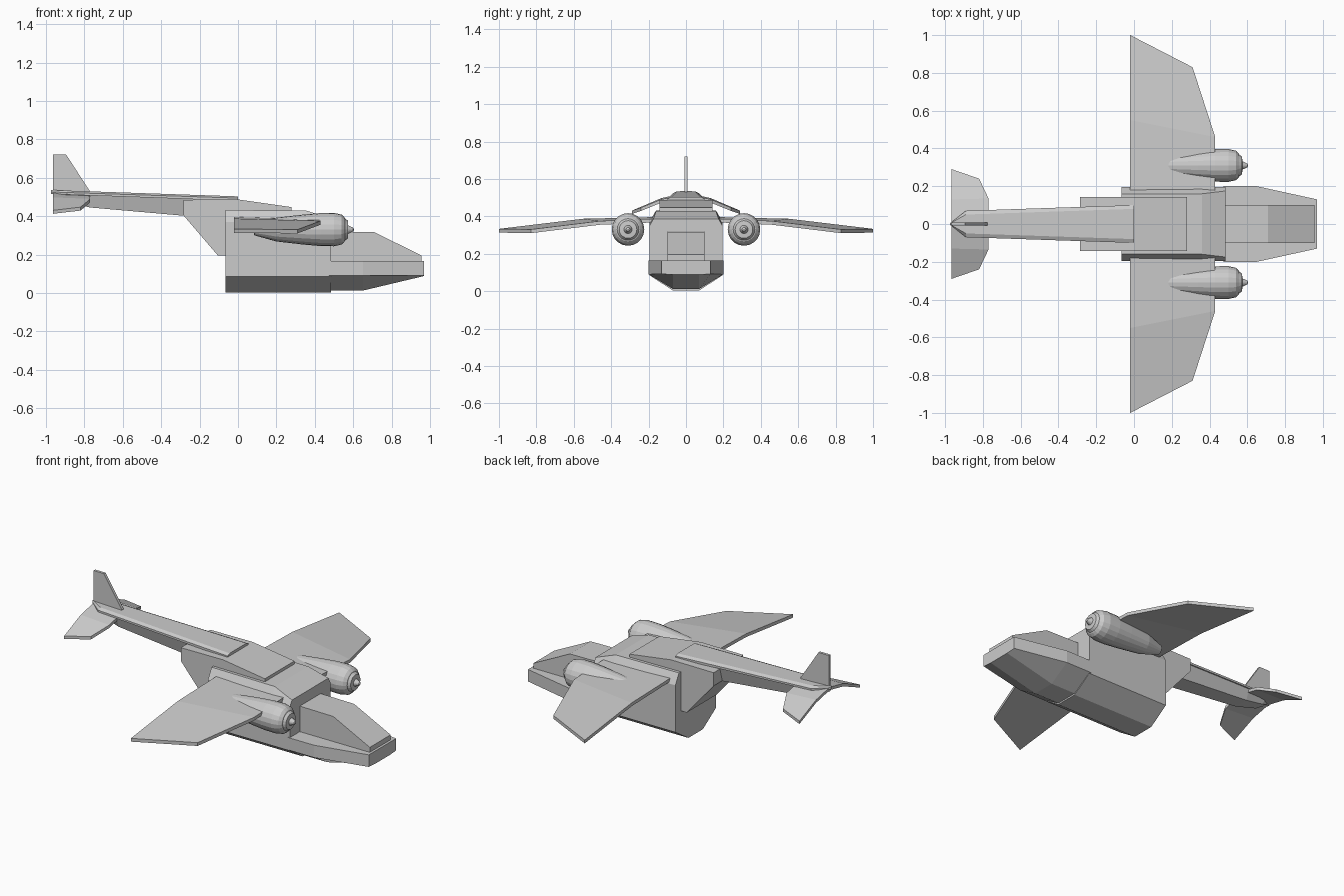
import bpy, bmesh, math
from mathutils import Vector

if "Cube" in bpy.data.objects:
    bpy.data.objects.remove(bpy.data.objects["Cube"])


def finish(name, bm):
    bmesh.ops.remove_doubles(bm, verts=bm.verts, dist=1e-5)
    bmesh.ops.recalc_face_normals(bm, faces=bm.faces)
    me = bpy.data.meshes.new(name)
    bm.to_mesh(me)
    bm.free()
    ob = bpy.data.objects.new(name, me)
    bpy.context.collection.objects.link(ob)
    return ob


def loft(name, sections):
    """sections: (x, [(y, z) on the +y side, bottom to top]), mirrored to -y."""
    bm = bmesh.new()
    rings = []
    for x, half in sections:
        loop = half + [(-y, z) for y, z in reversed(half)]
        rings.append([bm.verts.new((x, y, z)) for y, z in loop])
    n = len(rings[0])
    for a, b in zip(rings, rings[1:]):
        for i in range(n):
            j = (i + 1) % n
            bm.faces.new((a[i], a[j], b[j], b[i]))
    bm.faces.new(rings[0])
    bm.faces.new(rings[-1])
    return finish(name, bm)


def side_profile(name, pts, half):
    """Extrude an (x, z) outline across y."""
    bm = bmesh.new()
    f = bm.faces.new([bm.verts.new((x, -half, z)) for x, z in pts])
    ext = bmesh.ops.extrude_face_region(bm, geom=[f])
    for v in ext["geom"]:
        if isinstance(v, bmesh.types.BMVert):
            v.co.y += 2 * half
    return finish(name, bm)


def plate(name, pts, polys, thick):
    """Folded panel of given top points, thickened downward and mirrored in y."""
    bm = bmesh.new()
    for s in (1, -1):
        top = [bm.verts.new((x, s * y, z)) for x, y, z in pts]
        for p in polys:
            bm.faces.new([top[i] for i in p])
    bmesh.ops.remove_doubles(bm, verts=bm.verts, dist=1e-5)
    ext = bmesh.ops.extrude_face_region(bm, geom=bm.faces[:], use_keep_orig=True)
    for v in ext["geom"]:
        if isinstance(v, bmesh.types.BMVert):
            v.co.z -= thick
    return finish(name, bm)


# Main hull with chamfered keel and roof
keel = [(0.07, 0.003), (0.195, 0.085)]
loft("hull", [
    (-0.065, keel + [(0.195, 0.37), (0.16, 0.432)]),
    (0.36, keel + [(0.195, 0.37), (0.16, 0.428)]),
    (0.485, keel + [(0.195, 0.35), (0.175, 0.385)]),
])

# Nose deck tapering forward
loft("nose", [
    (0.475, [(0.07, 0.012), (0.2, 0.09), (0.2, 0.165)]),
    (0.65, [(0.07, 0.012), (0.2, 0.09), (0.2, 0.165)]),
    (0.97, [(0.07, 0.088), (0.13, 0.092), (0.13, 0.165)]),
])

# Cockpit canopy
side_profile("canopy", [(0.475, 0.16), (0.475, 0.32), (0.71, 0.317),
                        (0.935, 0.205), (0.955, 0.195), (0.955, 0.16)], 0.1)

# Raised back fairing behind and above the hull
side_profile("back_fairing", [(-0.285, 0.405), (-0.105, 0.195), (-0.05, 0.195), (0.28, 0.40),
                              (0.28, 0.447), (0.0, 0.487), (-0.285, 0.485)], 0.142)

# Tail boom and the cover strip on top of it
loft("tail_boom", [
    (-0.2, [(0.06, 0.395), (0.088, 0.495)]),
    (-0.77, [(0.045, 0.445), (0.07, 0.52)]),
    (-0.90, [(0.03, 0.475), (0.06, 0.52)]),
    (-0.965, [(0.003, 0.51), (0.004, 0.52)]),
])
loft("boom_cover", [
    (0.0, [(0.1, 0.48), (0.1, 0.494), (0.08, 0.503)]),
    (-0.89, [(0.07, 0.512), (0.07, 0.523), (0.05, 0.533)]),
    (-0.975, [(0.003, 0.515), (0.003, 0.526), (0.002, 0.536)]),
])

# Wings, folded slightly downward outboard
plate("wings", [
    (-0.02, 0.0, 0.40), (0.43, 0.0, 0.395),
    (-0.02, 0.55, 0.387), (0.43, 0.46, 0.375),
    (-0.02, 1.0, 0.333), (0.31, 0.83, 0.33),
], [(0, 1, 3, 2), (2, 3, 5, 4)], 0.02)

# Tailplane, drooping at the tips
plate("tailplane", [
    (-0.965, 0.0, 0.525), (-0.77, 0.0, 0.52),
    (-0.965, 0.13, 0.498), (-0.77, 0.135, 0.49),
    (-0.965, 0.29, 0.43), (-0.82, 0.24, 0.447),
], [(0, 1, 3, 2), (2, 3, 5, 4)], 0.018)

# Tail fin
side_profile("tail_fin", [(-0.965, 0.5), (-0.965, 0.72), (-0.895, 0.72), (-0.775, 0.535),
                          (-0.775, 0.5)], 0.008)

# Engine nacelles with propeller spinners: (x, radius) profile turned round x
nacelle = [(0.08, 0.0), (0.085, 0.03), (0.2, 0.062), (0.34, 0.078), (0.43, 0.086),
           (0.50, 0.087), (0.54, 0.078), (0.555, 0.064), (0.557, 0.058), (0.572, 0.047),
           (0.574, 0.022), (0.6, 0.01), (0.605, 0.0)]
for label, side in (("left", 1), ("right", -1)):
    bm = bmesh.new()
    vs = [bm.verts.new((x, side * 0.31 + r, 0.33)) for x, r in nacelle]
    es = [bm.edges.new(p) for p in zip(vs, vs[1:])]
    bmesh.ops.spin(bm, geom=vs + es, cent=(0, side * 0.31, 0.33), axis=(1, 0, 0),
                   angle=2 * math.pi, steps=20)
    finish(label + "_engine", bm)
